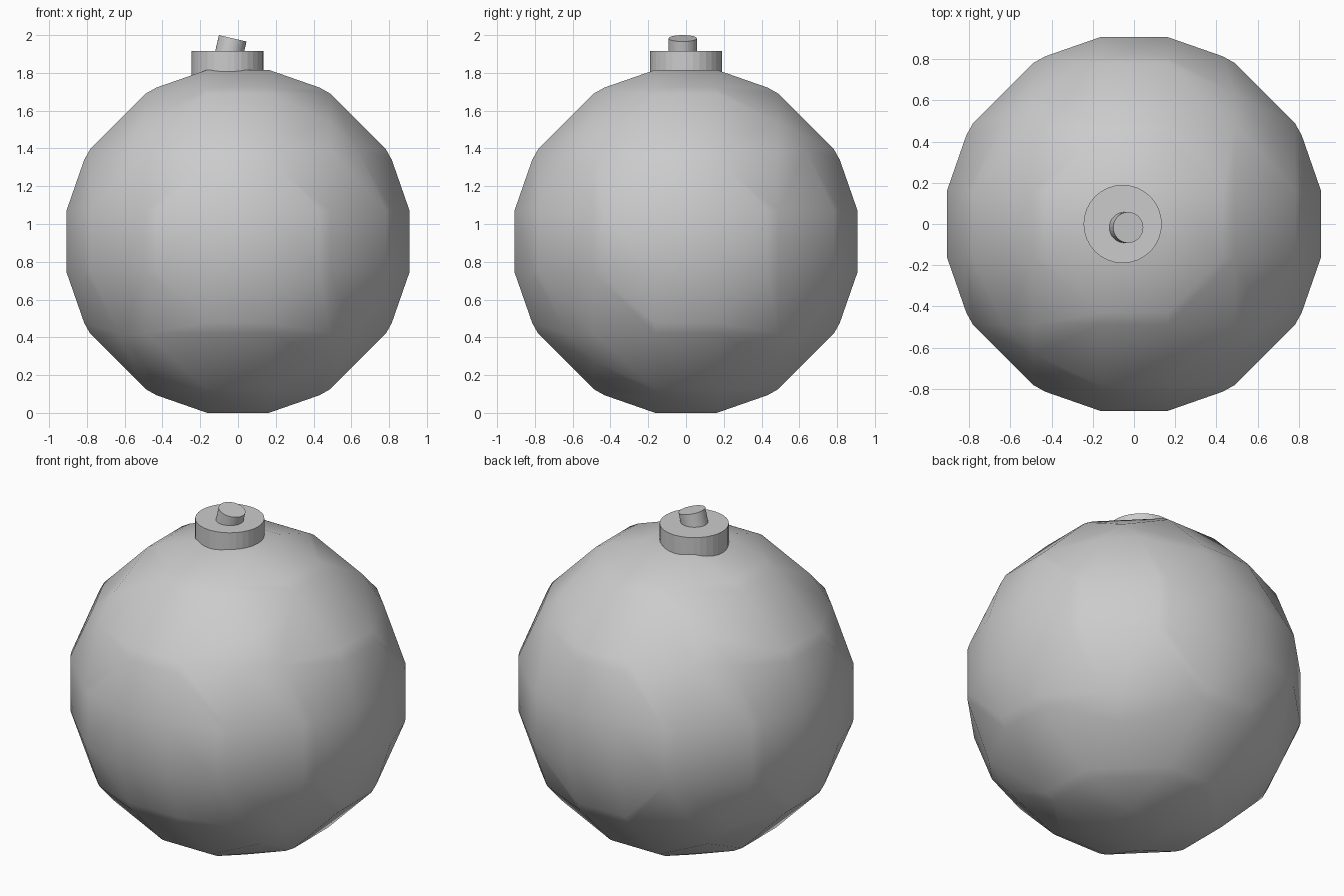
import bpy, math
from mathutils import Vector, Matrix

if "Cube" in bpy.data.objects:
    bpy.data.objects.remove(bpy.data.objects["Cube"])

# Round body: coarse metaball polygonised, then turned into a mesh
bpy.ops.object.metaball_add(type='BALL', radius=1, location=(0, 0, 0))
ball = bpy.context.object
ball.scale = (1, 1, 1)
ball.data.resolution = 0.4
ball.data.render_resolution = 0.4
ball.data.threshold = 0.6
ball.data.elements[0].radius = 2
ball.data.elements[0].stiffness = 2
bpy.context.view_layer.update()
bpy.ops.object.convert(target='MESH')
body = bpy.context.object
body.name = "body"
R = 0.908
half = max(abs(v.co.z) for v in body.data.vertices)
body.data.transform(Matrix.Translation((0, 0, R)) @ Matrix.Scale(R / half, 4))
body.data.polygons.foreach_set("use_smooth", [True] * len(body.data.polygons))


def cylinder(name, radius, depth, top, tilt=0.0):
    """Cylinder whose top cap is centred at `top`, leaning in x by `tilt`."""
    axis = Vector((math.sin(tilt), 0, math.cos(tilt)))
    bpy.ops.mesh.primitive_cylinder_add(
        vertices=32, radius=radius, depth=depth,
        location=Vector(top) - axis * depth / 2, rotation=(0, tilt, 0))
    bpy.context.object.name = name


# Neck collar and leaning stub on top
cylinder("collar", 0.19, 0.19, (-0.055, 0, 1.917))
cylinder("fuse_stub", 0.075, 0.18, (-0.028, -0.017, 1.983), math.radians(13))
